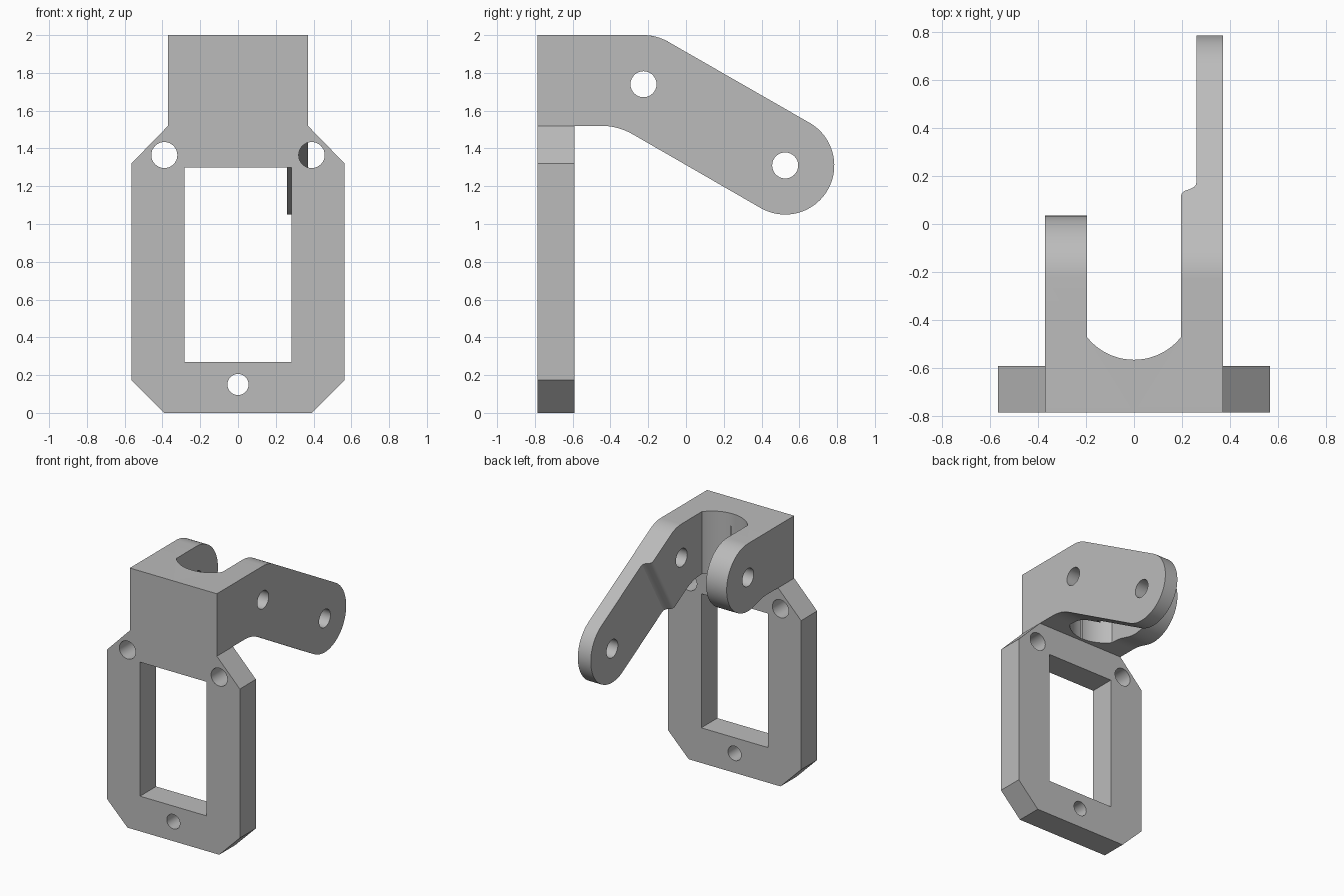
import bpy, bmesh, math
from mathutils import Matrix

cube = bpy.data.objects.get("Cube")
if cube:
    bpy.data.objects.remove(cube, do_unlink=True)

grey = bpy.data.materials.new("plain grey")
grey.use_nodes = True
COLOUR = (0.5, 0.5, 0.5, 1)
grey.diffuse_color = COLOUR
grey.node_tree.nodes["Principled BSDF"].inputs["Base Color"].default_value = COLOUR

AXES = {"x": lambda a, b, d: (d, a, b),
        "y": lambda a, b, d: (a, d, b),
        "z": lambda a, b, d: (a, b, d)}


def prism(name, outline, axis, low, high, matrix=Matrix()):
    """Extrude a flat outline along one axis."""
    bm = bmesh.new()
    ends = [[bm.verts.new(AXES[axis](a, b, d)) for a, b in outline] for d in (low, high)]
    bm.faces.new(ends[0])
    bm.faces.new(ends[1])
    n = len(outline)
    for i in range(n):
        j = (i + 1) % n
        bm.faces.new((ends[0][i], ends[0][j], ends[1][j], ends[1][i]))
    bmesh.ops.recalc_face_normals(bm, faces=bm.faces)
    bm.transform(matrix)
    mesh = bpy.data.meshes.new(name)
    bm.to_mesh(mesh)
    bm.free()
    mesh.materials.append(grey)
    obj = bpy.data.objects.new(name, mesh)
    bpy.context.collection.objects.link(obj)
    return obj


def arc(centre, radius, start, end, steps=16):
    angles = [math.radians(start + (end - start) * i / steps) for i in range(steps + 1)]
    return [(centre[0] + radius * math.cos(t), centre[1] + radius * math.sin(t)) for t in angles]


def rect(a, b, c, d):
    return [(a, b), (c, b), (c, d), (a, d)]


def combine(target, tool, operation):
    mod = target.modifiers.new(operation.title(), "BOOLEAN")
    mod.operation, mod.solver, mod.object = operation, "EXACT", tool
    bpy.context.view_layer.objects.active = target
    bpy.ops.object.modifier_apply(modifier=mod.name)
    bpy.data.objects.remove(tool, do_unlink=True)


FRONT, BACK, TOP, SHELF = -0.785, -0.59, 2.0, 1.52
PIVOT, TIP, R = (-0.225, 1.74), (0.525, 1.31), 0.26

# Chamfered mounting frame
bracket = prism("mounting_bracket", [
    (-0.39, 0), (0.39, 0), (0.565, 0.175), (0.565, 1.32), (0.37, SHELF),
    (-0.37, SHELF), (-0.565, 1.32), (-0.565, 0.175)], "y", FRONT, BACK)

# Long bent arm and short rounded arm, each with half of the head block
fillet = arc((-0.45, SHELF - 0.336), 0.336, 90, 60, 8)
long_arm = prism("long_arm", [(FRONT, TOP), (FRONT, SHELF)] + fillet
                 + arc(TIP, R, -120, 60, 40) + arc(PIVOT, R, 60, 90, 8), "x", 0, 0.37)
short_arm = prism("short_arm", [(FRONT, TOP), (FRONT, SHELF)] + fillet[:5]
                  + arc(PIVOT, R, -104, 90, 40), "x", -0.37, 0)
combine(long_arm, short_arm, "UNION")

# Round-bottomed slot between the arms
slot = prism("slot_cutter", [(0.195, 1), (-0.195, 1)]
             + arc((0, -0.315), 0.25, 180 + 38.7, 360 - 38.7, 24), "z", 1, 2.3)
combine(long_arm, slot, "DIFFERENCE")

# Softened step that thins the outer half of the long arm
tilt = Matrix.Translation((0, *PIVOT)) @ Matrix.Rotation(math.radians(-30), 4, "X")
step = prism("step_cutter", [(0.1, 0.245), (0.195, 0.245), (0.2, 0.258), (0.21, 0.268),
                             (0.235, 0.278), (0.25, 0.287), (0.258, 0.298), (0.26, 0.312),
                             (0.26, 1.4), (0.1, 1.4)], "z", -0.6, 0.6, tilt)
combine(long_arm, step, "DIFFERENCE")
combine(bracket, long_arm, "UNION")

# Window and screw holes in the frame
combine(bracket, prism("window_cutter", rect(-0.283, 0.27, 0.283, 1.3), "y", -0.9, -0.5), "DIFFERENCE")
for x, z, radius in ((-0.39, 1.365, 0.069), (0.39, 1.365, 0.069), (0, 0.15, 0.056)):
    hole = prism("screw_cutter", arc((x, z), radius, 0, 348.75, 31), "y", -0.9, -0.5)
    combine(bracket, hole, "DIFFERENCE")

# Pivot holes through the arms
for centre in (PIVOT, TIP):
    hole = prism("pivot_cutter", arc(centre, 0.069, 0, 348.75, 31), "x", -0.6, 0.6)
    combine(bracket, hole, "DIFFERENCE")

bpy.ops.object.select_all(action="DESELECT")
bracket.select_set(True)
bpy.context.view_layer.objects.active = bracket
bpy.ops.object.shade_smooth_by_angle(angle=math.radians(25))
